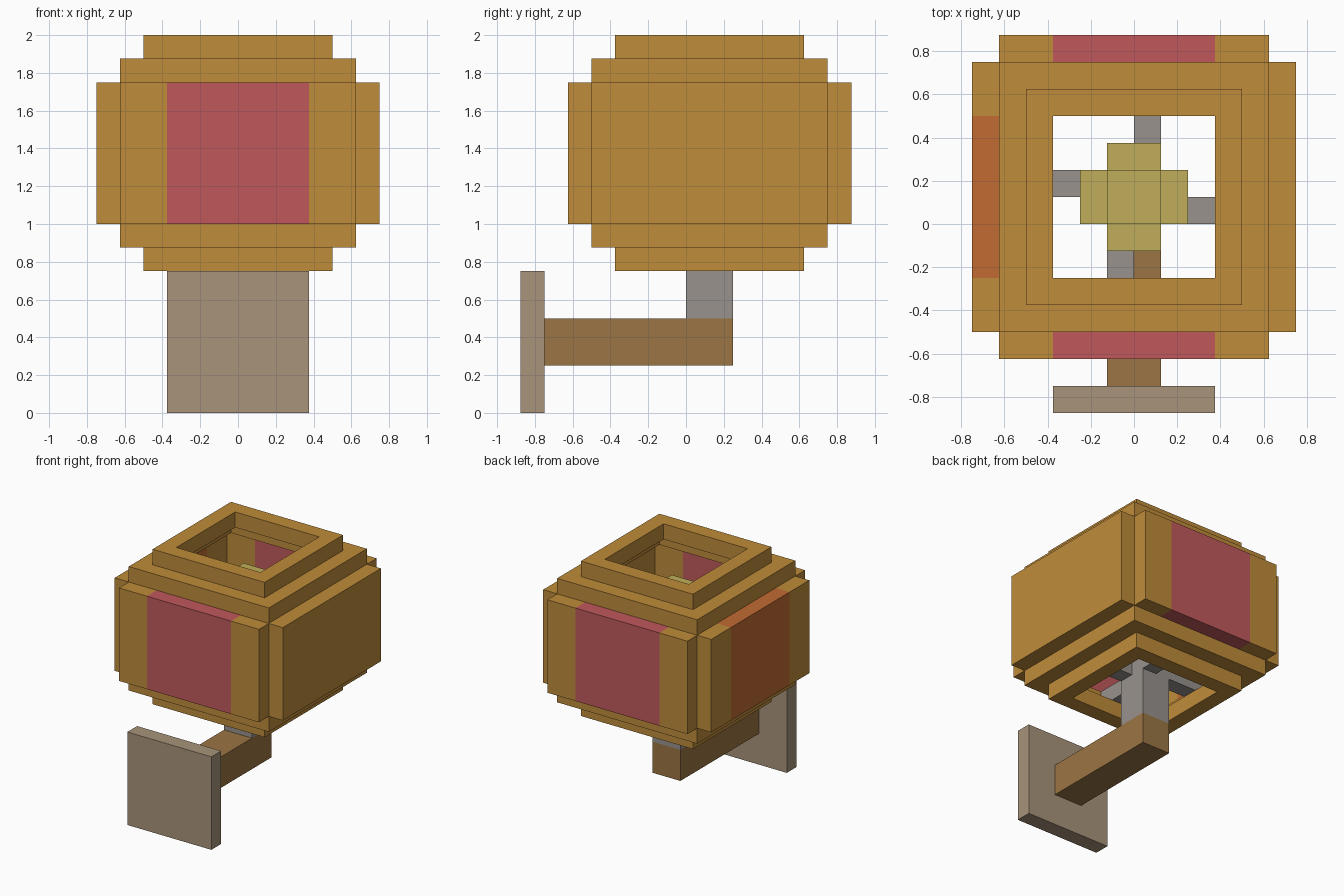
import bpy, bmesh
from mathutils import Vector

cube = bpy.data.objects.get("Cube")
if cube:
    bpy.data.objects.remove(cube)

U = 0.125                      # grid unit that every part snaps to
MID = Vector((0, U, 0))        # lantern axis


def material(name, rgb):
    """Flat material from 0-255 display values, converted to linear."""
    lin = [((c / 255 + 0.055) / 1.055) ** 2.4 for c in rgb] + [1]
    m = bpy.data.materials.new(name)
    m.use_nodes = True
    m.diffuse_color = lin
    m.node_tree.nodes["Principled BSDF"].inputs["Base Color"].default_value = lin
    return m


amber = material("amber", (191, 140, 58))
pink = material("pink", (192, 89, 91))
orange = material("orange", (193, 107, 50))
steel = material("warm_grey", (152, 146, 141))
wood = material("brown_wood", (155, 117, 68))
tan = material("tan_wood", (168, 148, 122))
glow = material("pale_yellow", (192, 175, 91))


def finish(name, bm, *mats):
    bmesh.ops.recalc_face_normals(bm, faces=bm.faces)
    mesh = bpy.data.meshes.new(name)
    bm.to_mesh(mesh)
    bm.free()
    for m in mats:
        mesh.materials.append(m)
    obj = bpy.data.objects.new(name, mesh)
    bpy.context.collection.objects.link(obj)
    return obj


def box_mesh(lo, hi):
    """Box between two corners given in grid units."""
    lo, hi = Vector(lo) * U, Vector(hi) * U
    bm = bmesh.new()
    bmesh.ops.create_cube(bm, size=1)
    for v in bm.verts:
        v.co = (lo + hi) / 2 + v.co * (hi - lo)
    return bm


def box(name, lo, hi, mat):
    return finish(name, box_mesh(lo, hi), mat)


def frame(name, outer, z):
    """Square ring one unit wide and one unit tall around the lantern axis."""
    bm = bmesh.new()
    corners = ((-1, -1), (1, -1), (1, 1), (-1, 1))
    loops = []
    for half, height in ((outer, z), (outer, z + 1), (outer - 1, z + 1), (outer - 1, z)):
        loops.append([bm.verts.new(MID + Vector((x * half, y * half, height)) * U)
                      for x, y in corners])
    for i in range(4):
        a, b = loops[i], loops[(i + 1) % 4]
        for j in range(4):
            k = (j + 1) % 4
            bm.faces.new((a[j], a[k], b[k], b[j]))
    return finish(name, bm, amber)


def wall(name, lo, hi, axis, centre, accent=None):
    """Shade wall; the middle stripe along the axis takes the accent colour."""
    bm = box_mesh(lo, hi)
    if accent:
        normal = Vector((0, 0, 0))
        normal[axis] = 1
        for side in (-3, 3):
            bmesh.ops.bisect_plane(bm, geom=bm.verts[:] + bm.edges[:] + bm.faces[:],
                                   plane_co=normal * (centre + side) * U, plane_no=normal)
        for f in bm.faces:
            if abs(f.calc_center_median()[axis] - centre * U) < 2.9 * U:
                f.material_index = 1
    return finish(name, bm, amber, accent or amber)


# Lantern shade: stepped rings above and below
for name, outer, z in (("top_rim", 4, 15), ("upper_ring", 5, 14),
                       ("lower_ring", 5, 7), ("bottom_rim", 4, 6)):
    frame(name, outer, z)

# Lantern shade: four walls
wall("front_wall", (-5, -5, 8), (5, -4, 14), 0, 0, pink)
wall("back_wall", (-5, 6, 8), (5, 7, 14), 0, 0, pink)
wall("right_wall", (-6, -4, 8), (-5, 6, 14), 1, 1, orange)
wall("left_wall", (5, -4, 8), (6, 6, 14), 1, 1)

# Wall mount and bracket
box("mount_plate", (-3, -7, 0), (3, -6, 6), tan)
box("bracket_arm", (-1, -6, 2), (1, 2, 4), wood)
box("post", (-1, 0, 4), (1, 2, 8), steel)

# Pinwheel spokes holding the shade
box("back_spoke", (0, 2, 7), (1, 5, 8), steel)
box("front_spoke", (-1, -3, 7), (0, 0, 8), steel)
box("right_spoke", (-4, 1, 7), (-1, 2, 8), steel)
box("left_spoke", (1, 0, 7), (4, 1, 8), steel)

# Glowing light in the middle
box("light_core", (-1, 0, 8), (1, 2, 14), glow)
box("light_side_lobes", (-2, 0, 9), (2, 2, 13), glow)
box("light_front_back_lobes", (-1, -1, 9), (1, 3, 13), glow)
